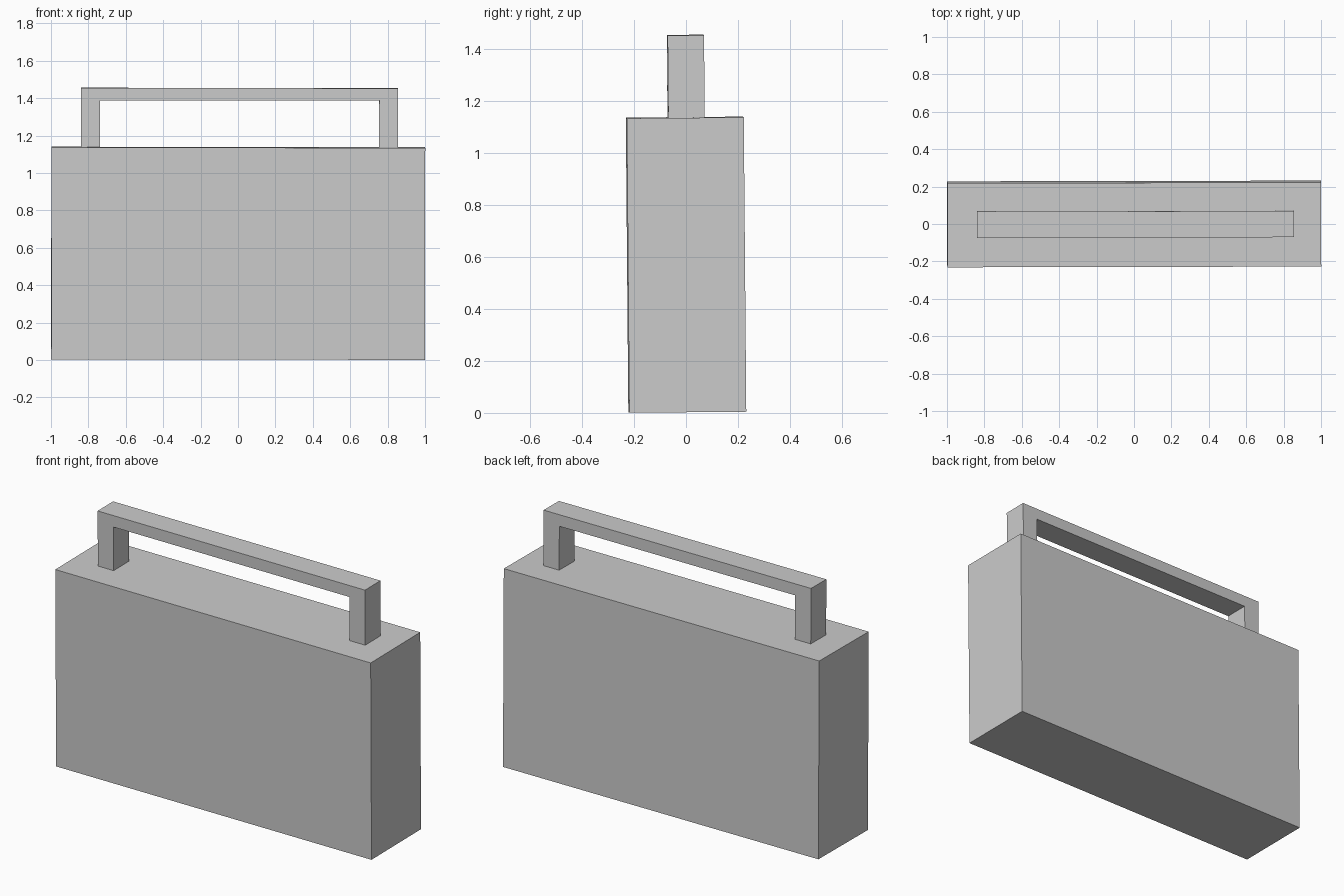
import bpy, bmesh
from mathutils import Euler

cube = bpy.data.objects.get("Cube")
if cube:
    bpy.data.objects.remove(cube, do_unlink=True)

# Single plain grey
grey = bpy.data.materials.new("plain_grey")
grey.use_nodes = True
colour = (0.6, 0.6, 0.6, 1)
grey.diffuse_color = colour
grey.node_tree.nodes["Principled BSDF"].inputs["Base Color"].default_value = colour

# The whole case leans very slightly
LEAN = Euler((0.0085, 0.0015, 0.002)).to_matrix()


def extrude_profile(name, outline, y_front, y_back):
    """Make a solid from an x-z outline, running from y_front to y_back."""
    bm = bmesh.new()
    face = bm.faces.new([bm.verts.new((x, y_front, z)) for x, z in outline])
    new = bmesh.ops.extrude_face_region(bm, geom=[face])["geom"]
    moved = [v for v in new if isinstance(v, bmesh.types.BMVert)]
    bmesh.ops.translate(bm, verts=moved, vec=(0, y_back - y_front, 0))
    bmesh.ops.recalc_face_normals(bm, faces=bm.faces)
    for v in bm.verts:
        v.co = LEAN @ v.co
        v.co.y += 0.005
        v.co.z += 0.004
    mesh = bpy.data.meshes.new(name)
    bm.to_mesh(mesh)
    bm.free()
    mesh.materials.append(grey)
    obj = bpy.data.objects.new(name, mesh)
    bpy.context.collection.objects.link(obj)
    return obj


# Case body
W, H = 0.999, 1.133
extrude_profile("case_body", [(-W, 0), (W, 0), (W, H), (-W, H)], -0.225, 0.225)

# Square-cornered carrying handle: two posts joined by a bar
L, R, post = -0.841, 0.853, 0.1
base, under, top = H - 0.002, 1.384, 1.45
extrude_profile("carry_handle", [
    (L, base), (L + post, base), (L + post, under), (R - post, under),
    (R - post, base), (R, base), (R, top), (L, top)], -0.065, 0.075)
